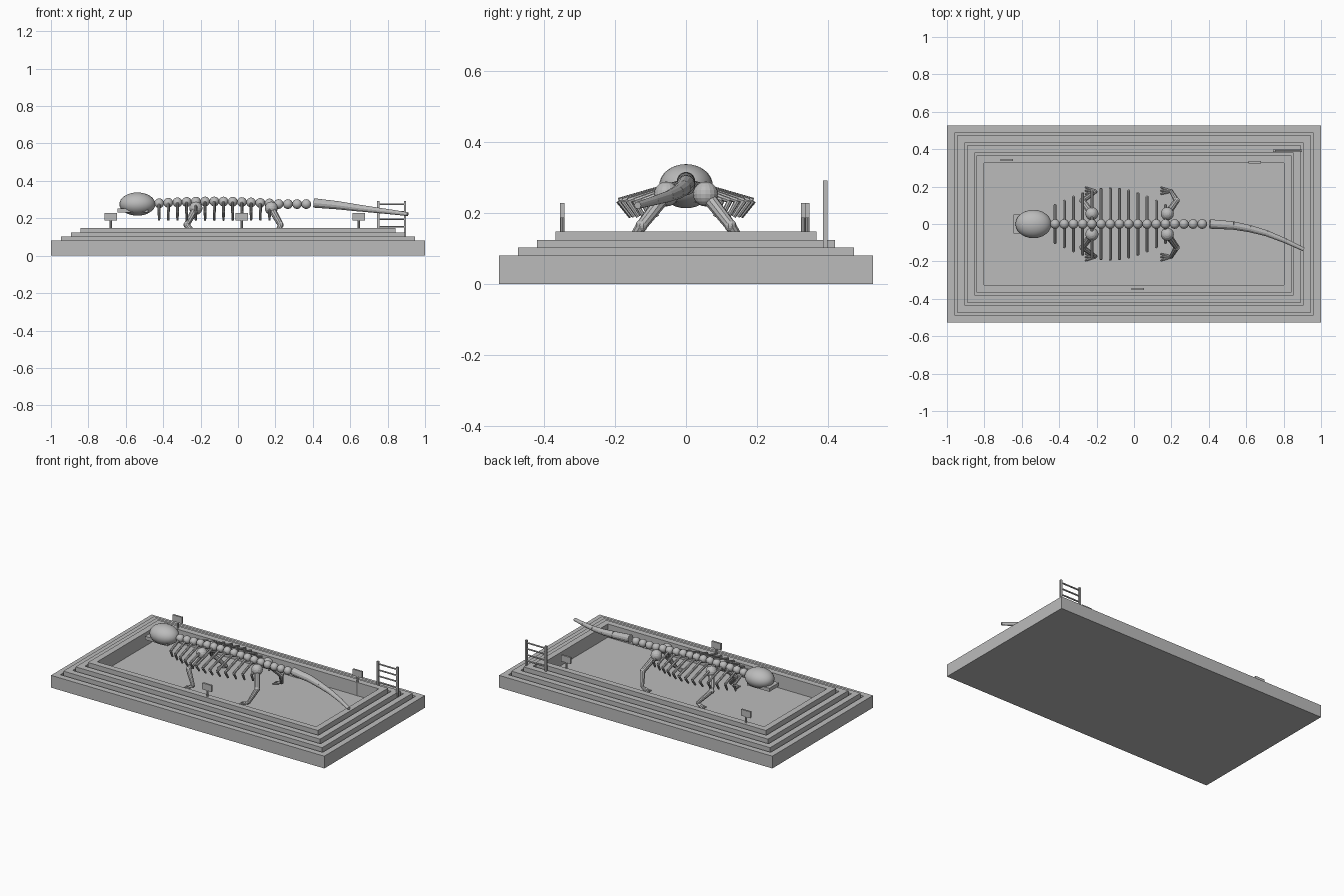
import bpy, bmesh, math
from mathutils import Vector, Matrix

cube = bpy.data.objects.get("Cube")
if cube:
    bpy.data.objects.remove(cube, do_unlink=True)

GREY = (0.5, 0.5, 0.5, 1)
mat = bpy.data.materials.new("plain_grey")
mat.use_nodes = True
mat.diffuse_color = GREY
mat.node_tree.nodes["Principled BSDF"].inputs["Base Color"].default_value = GREY


def finish(bm, name, smooth=False):
    mesh = bpy.data.meshes.new(name)
    bm.to_mesh(mesh)
    bm.free()
    mesh.materials.append(mat)
    for face in mesh.polygons:
        face.use_smooth = smooth
    ob = bpy.data.objects.new(name, mesh)
    bpy.context.collection.objects.link(ob)
    return ob


def box(bm, lo, hi):
    lo, hi = Vector(lo), Vector(hi)
    m = Matrix.Translation((lo + hi) / 2) @ Matrix.Diagonal((*(hi - lo), 1))
    bmesh.ops.create_cube(bm, size=1, matrix=m)


def bone(bm, p, q, r1, r2, sides=10):
    p, q = Vector(p), Vector(q)
    turn = (q - p).to_track_quat("Z", "Y").to_matrix().to_4x4()
    bmesh.ops.create_cone(bm, cap_ends=True, segments=sides, radius1=r1, radius2=r2,
                          depth=(q - p).length, matrix=Matrix.Translation((p + q) / 2) @ turn)


def ball(bm, c, radii, u=16, v=10):
    m = Matrix.Translation(c) @ Matrix.Diagonal((*radii, 1))
    bmesh.ops.create_uvsphere(bm, u_segments=u, v_segments=v, radius=1, matrix=m)


# Base slab, which is also the floor of the pit
FLOOR = 0.06
bm = bmesh.new()
box(bm, (-1, -0.526, 0), (1, 0.526, FLOOR))
finish(bm, "base_slab")

# Four nested frames, separated by narrow grooves
for i, top in enumerate((0.081, 0.103, 0.125, 0.148)):
    x, y, w = 1 - 0.053 * i, 0.526 - 0.053 * i, 0.04
    bm = bmesh.new()
    for s in (-1, 1):
        ys, xs = sorted((s * y, s * (y - w))), sorted((s * x, s * (x - w)))
        box(bm, (-x, ys[0], FLOOR), (x, ys[1], top))
        box(bm, (xs[0], w - y, FLOOR), (xs[1], y - w, top))
    finish(bm, f"step_frame_{i + 1}")

# Skull and jaw
bm = bmesh.new()
ball(bm, (-0.538, 0, 0.276), (0.096, 0.076, 0.062), 24, 16)
finish(bm, "skull", True)
bm = bmesh.new()
box(bm, (-0.645, -0.05, 0.23), (-0.48, 0.05, 0.253))
finish(bm, "jaw")


# Spine of round vertebrae, slightly arched
def spine_z(t):
    return 0.276 + 0.014 * math.sin(math.pi * min(1, t * 1.1 + 0.1))


bm = bmesh.new()
COUNT = 17
for i in range(COUNT):
    t = i / (COUNT - 1)
    ball(bm, (-0.422 + 0.787 * t, 0, spine_z(t)), (0.026,) * 3)
finish(bm, "spine", True)

# Ribs: an outward bone and a short bone bent back in and down
bm = bmesh.new()
RIBS = 13
for i in range(RIBS):
    x = -0.422 + 0.0492 * i
    wide = 0.1 + 0.09 * math.sin(math.pi * i / (RIBS - 1))
    for s in (-1, 1):
        bend = (x, s * wide, 0.235)
        bone(bm, (x, 0, spine_z(i / (COUNT - 1))), bend, 0.008, 0.008, 8)
        bone(bm, bend, (x, s * wide * 0.82, 0.19), 0.008, 0.006, 8)
finish(bm, "ribs")

# Legs: hip ball, two tapered bones, joint and splayed toes
for name, x, bend in (("front_leg", -0.225, -1), ("hind_leg", 0.178, 1)):
    for side, s in (("left", 1), ("right", -1)):
        hip = (x, s * 0.055, 0.254)
        knee = (x + bend * 0.05, s * 0.125, 0.165)
        ankle = (x + 0.02, s * 0.175, 0.085)
        bm = bmesh.new()
        ball(bm, hip, (0.035,) * 3)
        bone(bm, hip, knee, 0.02, 0.016)
        ball(bm, knee, (0.017,) * 3, 10, 8)
        bone(bm, knee, ankle, 0.016, 0.011)
        for spread in (-0.018, 0, 0.018):
            bone(bm, ankle, (x - 0.035, s * (0.178 + spread), 0.068), 0.009, 0.005, 6)
        finish(bm, f"{side}_{name}")

# Tail of tapering segments
path = ((0.405, 0, 0.282), (0.53, -0.008, 0.27), (0.62, -0.025, 0.258),
        (0.71, -0.05, 0.247), (0.81, -0.09, 0.235), (0.907, -0.136, 0.222))
bm = bmesh.new()
for i in range(len(path) - 1):
    r = 0.025 - 0.003 * i
    bone(bm, path[i], path[i + 1], r, r - 0.003, 12)
finish(bm, "tail")

# Small signs on posts
for i, (x, y) in enumerate(((-0.68, 0.342), (0.645, 0.33), (0.02, -0.348))):
    bm = bmesh.new()
    bone(bm, (x, y, FLOOR), (x, y, 0.2), 0.006, 0.006, 8)
    box(bm, (x - 0.034, y - 0.006, 0.187), (x + 0.034, y + 0.006, 0.229))
    finish(bm, f"sign_{i + 1}")

# Ladder on the third step
bm = bmesh.new()
for x in (0.75, 0.893):
    box(bm, (x - 0.006, 0.386, 0.1), (x + 0.006, 0.398, 0.292))
for i in range(4):
    z = 0.155 + 0.04 * i
    bone(bm, (0.75, 0.392, z), (0.893, 0.392, z), 0.005, 0.005, 8)
finish(bm, "ladder")
